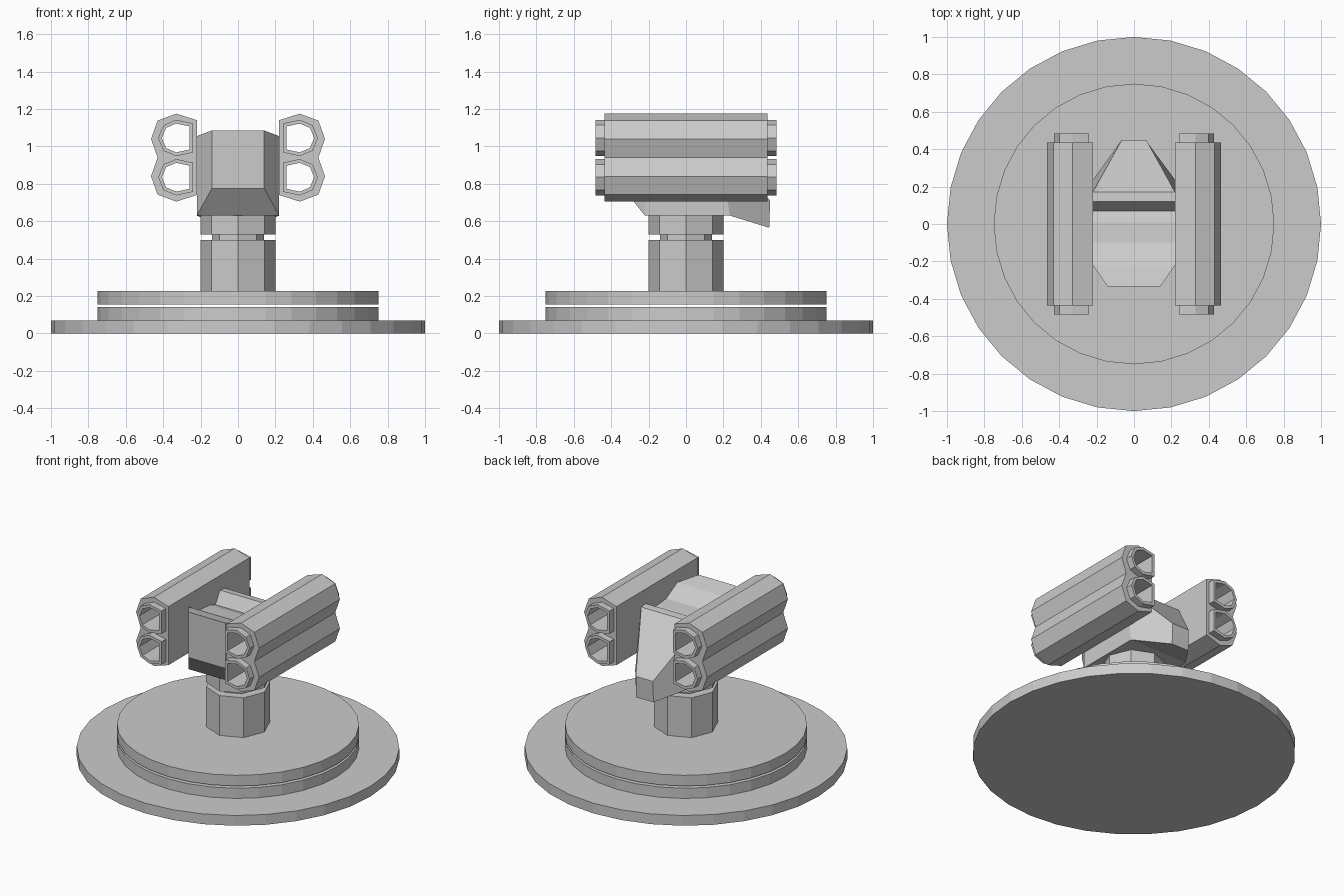
import bpy, bmesh, math
from mathutils import Matrix

if "Cube" in bpy.data.objects:
    bpy.data.objects.remove(bpy.data.objects["Cube"])


def add_mesh(name, bm):
    bmesh.ops.recalc_face_normals(bm, faces=bm.faces)
    me = bpy.data.meshes.new(name)
    bm.to_mesh(me)
    bm.free()
    ob = bpy.data.objects.new(name, me)
    bpy.context.collection.objects.link(ob)
    return ob


def disc(name, r, z0, z1, sides):
    bm = bmesh.new()
    rot = Matrix.Translation((0, 0, (z0 + z1) / 2)) @ Matrix.Rotation(math.pi / 2, 4, 'Z')
    bmesh.ops.create_cone(bm, cap_ends=True, segments=sides, radius1=r, radius2=r,
                          depth=z1 - z0, matrix=rot)
    return add_mesh(name, bm)


def extrude_outline(name, loops, half):
    """Extrude closed x/z outlines (first is outer, others are holes) along y."""
    cu = bpy.data.curves.new(name, 'CURVE')
    cu.dimensions = '2D'
    cu.fill_mode = 'BOTH'
    cu.extrude = half
    for pts in loops:
        sp = cu.splines.new('POLY')
        sp.points.add(len(pts) - 1)
        for p, (x, z) in zip(sp.points, pts):
            p.co = (x, z, 0, 1)
        sp.use_cyclic_u = True
        sp.use_smooth = False
    tmp = bpy.data.objects.new(name + "_outline", cu)
    bpy.context.collection.objects.link(tmp)
    bpy.context.view_layer.update()
    dg = bpy.context.evaluated_depsgraph_get()
    me = bpy.data.meshes.new_from_object(tmp.evaluated_get(dg))
    bpy.data.objects.remove(tmp)
    bm = bmesh.new()
    bm.from_mesh(me)
    bmesh.ops.remove_doubles(bm, verts=bm.verts, dist=1e-4)
    bmesh.ops.transform(bm, matrix=Matrix.Rotation(math.pi / 2, 4, 'X'), verts=bm.verts)
    for f in bm.faces:
        f.smooth = False
    return add_mesh(name, bm)


# Round base: flange plus two stacked turntable discs with a thin gap
disc("base_flange", 1.0, 0.0, 0.07, 32)
disc("lower_turntable", 0.75, 0.07, 0.14, 32)
disc("upper_turntable", 0.75, 0.155, 0.228, 32)

# Octagonal post with a recessed neck
disc("post", 0.2, 0.228, 0.5, 8)
disc("post_neck", 0.14, 0.5, 0.53, 8)
disc("post_collar", 0.2, 0.53, 0.63, 8)

# Central body: lofted front to back, each row = half width, top y, top z, bottom y, bottom z
sections = [
    (0.14, -0.335, 1.085, -0.335, 0.775),
    (0.22, -0.22, 1.055, -0.22, 0.63),
    (0.22, -0.10, 0.99, -0.10, 0.63),
    (0.22, 0.01, 0.98, 0.01, 0.63),
    (0.22, 0.07, 0.96, 0.07, 0.63),
    (0.22, 0.12, 1.04, 0.12, 0.63),
    (0.22, 0.17, 1.035, 0.235, 0.63),
    (0.065, 0.45, 0.71, 0.445, 0.565),
]
bm = bmesh.new()
rings = [[bm.verts.new(c) for c in ((-w, yt, zt), (w, yt, zt), (w, yb, zb), (-w, yb, zb))]
         for w, yt, zt, yb, zb in sections]
for a, b in zip(rings, rings[1:]):
    for i in range(4):
        j = (i + 1) % 4
        bm.faces.new((a[i], a[j], b[j], b[i]))
bm.faces.new(rings[0])
bm.faces.new(rings[-1])
add_mesh("central_body", bm)


# Tube outline: octagon whose inner corner is cut to a flat side
def tube(s, cz, r, flat):
    pts = [(r * math.cos(math.radians(a)), r * math.sin(math.radians(a)))
           for a in (-90, -45, 0, 45, 90)]
    pts += [(-flat, 0.8 * r), (-flat, -0.8 * r)]
    return [(s * (0.33 + x), cz + z) for x, z in pts]


# Launcher pods: double-lobed casing with two open tubes each side
casing = [(0.22, 1.14), (0.33, 1.175), (0.43, 1.138), (0.465, 1.04), (0.43, 0.94),
          (0.465, 0.84), (0.43, 0.742), (0.33, 0.705), (0.22, 0.74)]
for s, side in ((-1, "left"), (1, "right")):
    heights = {"upper": 1.045, "lower": 0.835}
    loops = [[(s * x, z) for x, z in casing]]
    loops += [tube(s, cz, 0.088, 0.08) for cz in heights.values()]
    extrude_outline(side + "_pod_casing", loops, 0.437)
    for level, cz in heights.items():
        extrude_outline(f"{side}_{level}_tube",
                        [tube(s, cz, 0.097, 0.09), tube(s, cz, 0.077, 0.072)], 0.483)
